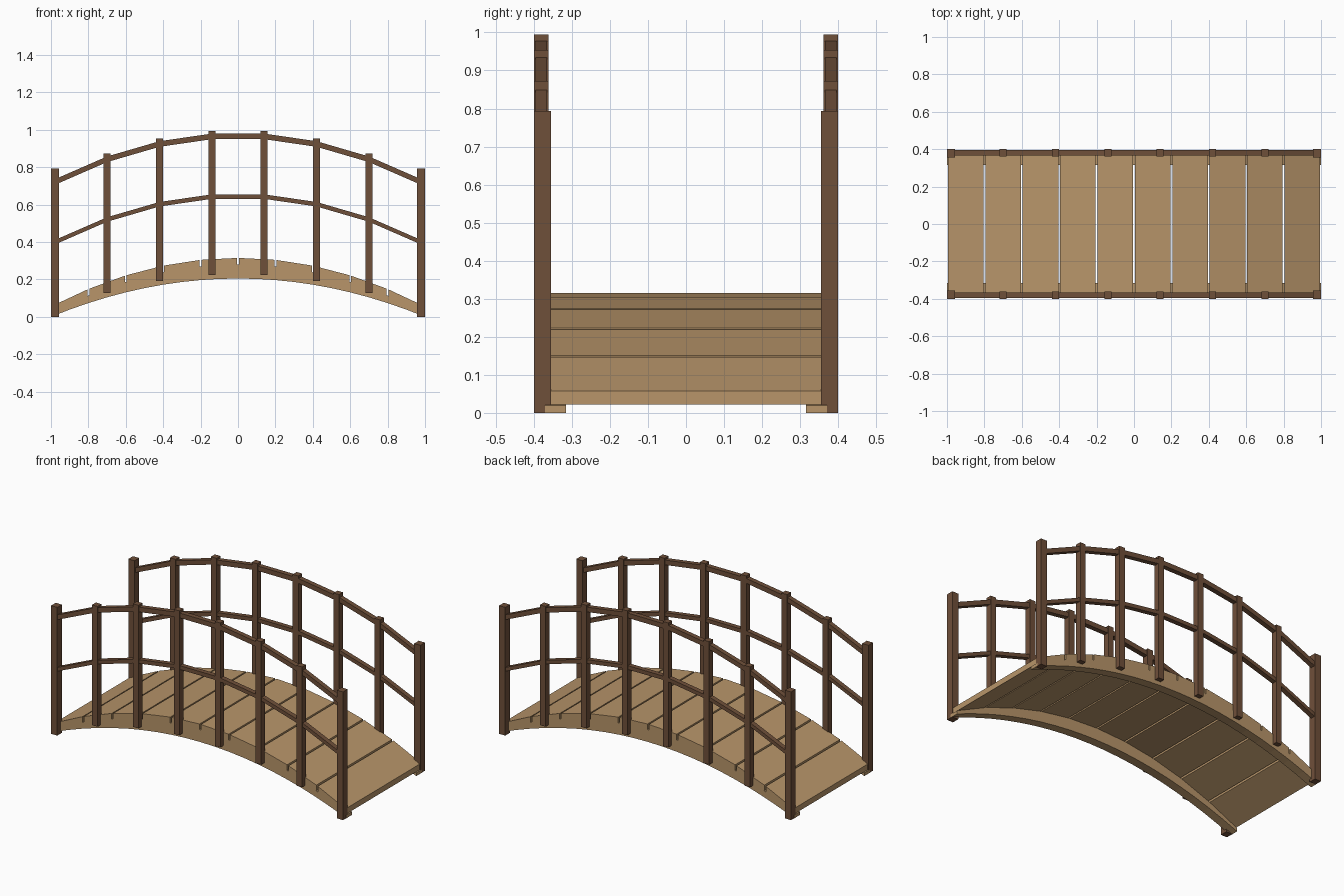
import bpy, bmesh

if "Cube" in bpy.data.objects:
    bpy.data.objects.remove(bpy.data.objects["Cube"])


def material(name, rgb):
    m = bpy.data.materials.new(name)
    m.diffuse_color = (*rgb, 1)
    m.use_nodes = True
    m.node_tree.nodes["Principled BSDF"].inputs["Base Color"].default_value = m.diffuse_color
    return m


LIGHT = material("light wood", (0.479, 0.301, 0.144))
DARK = material("dark wood", (0.159, 0.080, 0.042))


def deck_top(x):
    return 0.315 - 0.26 * x * x


def arch_bottom(x):
    return 0.205 * (1 - x * x)


def strip(name, points, y0, y1, mat):
    """Solid running along x; points are (x, z low, z high), between y0 and y1."""
    bm = bmesh.new()
    rings = []
    for x, lo, hi in points:
        rings.append([bm.verts.new(c) for c in
                      ((x, y0, lo), (x, y1, lo), (x, y1, hi), (x, y0, hi))])
    for a, b in zip(rings, rings[1:]):
        for i in range(4):
            j = (i + 1) % 4
            bm.faces.new((a[i], a[j], b[j], b[i]))
    bm.faces.new(rings[0])
    bm.faces.new(rings[-1])
    bmesh.ops.recalc_face_normals(bm, faces=bm.faces[:])
    mesh = bpy.data.meshes.new(name)
    bm.to_mesh(mesh)
    bm.free()
    mesh.materials.append(mat)
    ob = bpy.data.objects.new(name, mesh)
    bpy.context.collection.objects.link(ob)
    return ob


# Deck planks, with narrow gaps between them
for i in range(10):
    a, b = -1 + 0.2 * i + 0.005, -0.8 + 0.2 * i - 0.005
    strip(f"plank_{i + 1}",
          [(x, deck_top(x) - 0.035, deck_top(x)) for x in (a, b)],
          -0.37, 0.37, LIGHT)

post_x = [-0.978, -0.70, -0.42, -0.14, 0.14, 0.42, 0.70, 0.978]

for side, s in (("front", -1), ("back", 1)):
    # Arched side beam under the planks
    xs = [-1 + i * 0.1 for i in range(21)]
    strip(f"{side}_beam",
          [(x, arch_bottom(x), deck_top(x) - 0.035) for x in xs],
          s * 0.315, s * 0.37, LIGHT)

    # Posts, thicker and taller at the ends
    for n, x in enumerate(post_x):
        if abs(x) > 0.9:
            w, lo, hi, inner = 0.021, 0.0, 0.793, 0.355
        else:
            w, lo, hi, inner = 0.019, arch_bottom(x) + 0.024, deck_top(x) + 0.685, 0.362
        strip(f"{side}_post_{n + 1}", [(x - w, lo, hi), (x + w, lo, hi)],
              s * inner, s * 0.40, DARK)

    # Hand rail and middle rail, straight from post to post
    for name, height, half in (("hand_rail", 0.655, 0.015), ("middle_rail", 0.333, 0.012)):
        strip(f"{side}_{name}",
              [(x, deck_top(x) + height - half, deck_top(x) + height + half) for x in post_x],
              s * 0.366, s * 0.396, DARK)
